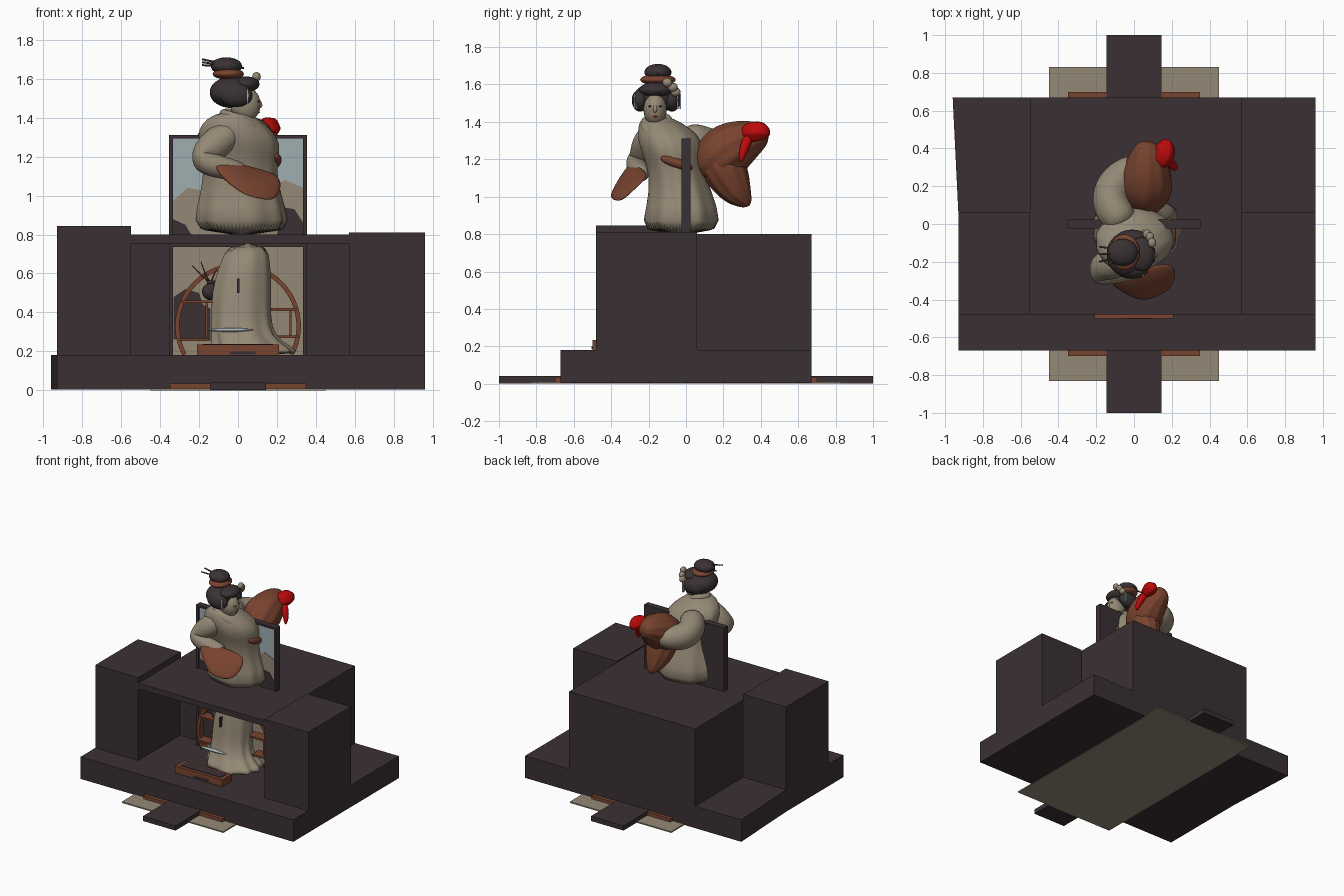
import bpy, bmesh, math
from mathutils import Vector, Quaternion


def material(name, r, g, b):
    m = bpy.data.materials.new(name)
    m.diffuse_color = (r, g, b, 1)
    return m


DARK = material("dark wood", 0.043, 0.030, 0.033)
CREAM = material("cream", 0.30, 0.25, 0.18)
BROWN = material("red brown", 0.19, 0.056, 0.028)
RED = material("red", 0.50, 0.003, 0.003)
SKY = material("pale blue", 0.35, 0.42, 0.44)
HAIR = material("hair", 0.042, 0.031, 0.033)


def finish(name, bm, mat, smooth=False, subsurf=0):
    bmesh.ops.recalc_face_normals(bm, faces=bm.faces)
    me = bpy.data.meshes.new(name)
    bm.to_mesh(me)
    bm.free()
    me.materials.append(mat)
    if smooth:
        me.shade_smooth()
    ob = bpy.data.objects.new(name, me)
    bpy.context.collection.objects.link(ob)
    if subsurf:
        s = ob.modifiers.new("smooth", 'SUBSURF')
        s.levels = s.render_levels = subsurf
    return ob


def prism(name, pts, lo, hi, mat, axis='y'):
    """Extrude a flat outline along y (outline in x,z) or z (outline in x,y)."""
    bm = bmesh.new()
    put = (lambda p, d: (p[0], d, p[1])) if axis == 'y' else (lambda p, d: (p[0], p[1], d))
    a = [bm.verts.new(put(p, lo)) for p in pts]
    b = [bm.verts.new(put(p, hi)) for p in pts]
    bm.faces.new(a)
    bm.faces.new(b[::-1])
    for i in range(len(pts)):
        j = (i + 1) % len(pts)
        bm.faces.new((a[i], a[j], b[j], b[i]))
    return finish(name, bm, mat)


def box(name, x0, x1, y0, y1, z0, z1, mat):
    return prism(name, [(x0, y0), (x1, y0), (x1, y1), (x0, y1)], z0, z1, mat, 'z')


def skin(name, rings, mat, subsurf=1):
    """Join closed rings of points, capped at both ends."""
    bm = bmesh.new()
    vs = [[bm.verts.new(p) for p in r] for r in rings]
    n = len(vs[0])
    for a, b in zip(vs, vs[1:]):
        for i in range(n):
            bm.faces.new((a[i], a[(i + 1) % n], b[(i + 1) % n], b[i]))
    bm.faces.new(vs[0])
    bm.faces.new(vs[-1][::-1])
    return finish(name, bm, mat, True, subsurf)


def robe(name, rows, mat, folds):
    """Rows are z, centre x, centre y, radius x, radius y, fold depth."""
    n = 64
    rings = []
    for z, cx, cy, rx, ry, f in rows:
        ring = []
        for i in range(n):
            t = 2 * math.pi * i / n
            k = 1 + f * math.cos(folds * t + 1.5 * math.sin(2 * t))
            ring.append((cx + rx * k * math.cos(t), cy + ry * k * math.sin(t), z))
        rings.append(ring)
    return skin(name, rings, mat)


def tube(name, path, mat, n=12, fold=0.0, subsurf=2):
    """Path rows are x, y, z, radius."""
    pts = [Vector(p[:3]) for p in path]
    q, prev, rings = Quaternion(), Vector((0, 0, 1)), []
    for i, p in enumerate(pts):
        d = (pts[min(i + 1, len(pts) - 1)] - pts[max(i - 1, 0)]).normalized()
        q = prev.rotation_difference(d) @ q
        prev = d
        ring = []
        for j in range(n):
            t = 2 * math.pi * j / n
            r = path[i][3] * (1 + fold * (1 if j % 2 else -1))
            ring.append(p + q @ Vector((r * math.cos(t), r * math.sin(t), 0)))
        rings.append(ring)
    return skin(name, rings, mat, subsurf)


def ball(name, c, r, mat):
    bm = bmesh.new()
    bmesh.ops.create_uvsphere(bm, u_segments=28, v_segments=18, radius=1)
    for v in bm.verts:
        v.co = Vector((c[i] + v.co[i] * r[i] for i in range(3)))
    return finish(name, bm, mat, True)


def sheet(name, rows, mat, thick):
    bm = bmesh.new()
    vs = [[bm.verts.new(p) for p in r] for r in rows]
    for a, b in zip(vs, vs[1:]):
        for i in range(len(a) - 1):
            bm.faces.new((a[i], a[i + 1], b[i + 1], b[i]))
    ob = finish(name, bm, mat, True)
    ob.modifiers.new("thickness", 'SOLIDIFY').thickness = thick
    s = ob.modifiers.new("smooth", 'SUBSURF')
    s.levels = s.render_levels = 2
    return ob


# Stage: floor mats, base slab, pillars, rear body and lid
box("floor_mat", -0.45, 0.45, -0.83, 0.83, 0, 0.01, CREAM)
box("threshold", -0.35, 0.35, -0.70, 0.70, 0.003, 0.036, BROWN)
box("walkway", -0.145, 0.145, -1, 1, 0.002, 0.04, DARK)
prism("base_slab", [(-0.93, -0.67), (0.96, -0.67), (0.96, 0.67), (-0.96, 0.67), (-0.93, 0.06)],
      0.004, 0.18, DARK, 'z')
box("left_pillar", -0.93, -0.55, -0.48, 0.06, 0.18, 0.845, DARK)
box("right_pillar", 0.57, 0.96, -0.48, 0.06, 0.18, 0.81, DARK)
box("rear_body", -0.55, 0.57, 0.05, 0.67, 0.18, 0.755, DARK)
box("lid", -0.55, 0.57, -0.48, 0.67, 0.755, 0.80, DARK)

# Tall frame with two painted panels
for side in (-1, 1):
    box("frame_post", side * 0.345 - 0.01, side * 0.345 + 0.01, -0.025, 0.025, 0.18, 1.31, DARK)
box("frame_top", -0.345, 0.345, -0.025, 0.025, 1.293, 1.31, DARK)
box("frame_middle", -0.345, 0.345, -0.025, 0.05, 0.737, 0.757, DARK)
box("frame_back", -0.345, 0.345, 0, 0.025, 0.18, 1.30, DARK)
box("sky_panel", -0.335, 0.335, -0.008, 0, 0.80, 1.293, SKY)
box("wall_panel", -0.335, 0.335, -0.008, 0.05, 0.18, 0.737, CREAM)
prism("painted_hills", [(-0.335, 0.80), (0.335, 0.80), (0.335, 1.04), (0.24, 1.08), (0.1, 1.0),
                        (-0.1, 0.99), (-0.2, 1.03), (-0.26, 1.04), (-0.335, 0.97)],
      -0.012, -0.008, CREAM)
prism("left_bush", [(-0.335, 0.80), (-0.24, 0.80), (-0.27, 0.85), (-0.335, 0.88)], -0.015, -0.012, DARK)
prism("right_bush", [(0.2, 0.80), (0.335, 0.80), (0.335, 0.86), (0.29, 0.93), (0.23, 0.94)],
      -0.015, -0.012, DARK)
prism("painted_shadow", [(-0.33, 0.26), (-0.14, 0.26), (-0.14, 0.42), (-0.18, 0.44), (-0.2, 0.50),
                         (-0.27, 0.52), (-0.33, 0.48)], -0.012, -0.008, DARK)

# Round window ring, shelves and alcove furniture
for a0, a1 in ((96, 208), (-28, 66)):
    arc = [math.radians(a0 + (a1 - a0) * i / 24) for i in range(25)]
    ring = [(r * math.cos(t), 0.33 + r * math.sin(t))
            for r, ts in ((0.323, arc), (0.300, arc[::-1])) for t in ts]
    prism("round_window", ring, -0.06, -0.005, BROWN)
for x0, x1, z in ((-0.29, -0.08, 0.455), (-0.30, -0.14, 0.26), (0.15, 0.30, 0.415), (0.19, 0.31, 0.275)):
    box("shelf", x0, x1, -0.09, -0.005, z - 0.007, z + 0.007, BROWN)
for x, z0, z1 in ((-0.16, 0.26, 0.455), (0.27, 0.275, 0.415)):
    box("shelf_post", x - 0.006, x + 0.006, -0.06, -0.02, z0, z1, BROWN)
ball("vase", (-0.14, -0.06, 0.507), (0.045, 0.045, 0.044), DARK)
tube("vase_neck", [(-0.14, -0.06, 0.54, 0.015), (-0.14, -0.06, 0.565, 0.024)], DARK, subsurf=0)
for x, z in ((-0.235, 0.64), (-0.19, 0.66), (-0.11, 0.62)):
    tube("twig", [(-0.14, -0.06, 0.55, 0.004), ((x - 0.14) / 2, -0.07, 0.59, 0.004),
                  (x, -0.06, z, 0.002)], BROWN, 6, subsurf=0)
box("low_desk", -0.21, 0.21, -0.50, -0.38, 0.18, 0.235, BROWN)
box("desk_top", -0.18, 0.18, -0.475, -0.40, 0.235, 0.239, DARK)
box("desk_drawer", -0.04, 0.09, -0.504, -0.50, 0.185, 0.20, DARK)
ball("blue_fan", (-0.04, -0.25, 0.31), (0.12, 0.02, 0.01), SKY)
box("cord", -0.005, 0.008, -0.235, -0.19, 0.50, 0.575, DARK)

# Robe below and above the lid
robe("lower_robe", [(0.181, 0.09, -0.16, 0.24, 0.20, 0.06), (0.22, 0.07, -0.15, 0.20, 0.17, 0.06),
                    (0.28, 0.02, -0.12, 0.16, 0.14, 0.04), (0.38, 0.015, -0.10, 0.15, 0.13, 0.02),
                    (0.50, 0.015, -0.09, 0.155, 0.13, 0.015), (0.65, 0.035, -0.08, 0.13, 0.12, 0.015),
                    (0.757, 0.05, -0.06, 0.10, 0.10, 0.015)], CREAM, 9)
robe("upper_robe", [(0.79, 0.02, -0.03, 0.265, 0.225, 0.035), (0.95, 0.01, -0.02, 0.22, 0.185, 0.025),
                    (1.08, 0.01, -0.04, 0.19, 0.155, 0.015), (1.18, 0.01, -0.06, 0.19, 0.15, 0.01),
                    (1.27, 0.01, -0.08, 0.21, 0.17, 0.01), (1.34, -0.02, -0.10, 0.19, 0.16, 0.01),
                    (1.40, -0.03, -0.14, 0.125, 0.11, 0), (1.43, -0.02, -0.16, 0.065, 0.065, 0)], CREAM, 9)
tube("collar", [(0.15, -0.10, 1.29, 0.02), (0.08, -0.09, 1.37, 0.025), (-0.03, -0.09, 1.43, 0.025),
                (-0.10, -0.16, 1.42, 0.025), (-0.03, -0.23, 1.41, 0.025), (0.08, -0.22, 1.36, 0.025),
                (0.16, -0.12, 1.27, 0.02)], CREAM)
tube("sash_knot", [(0.19, -0.14, 1.21, 0.02), (0.205, -0.05, 1.18, 0.03), (0.18, 0.04, 1.15, 0.02)], BROWN)

# Folded near arm and its sleeve lining
tube("near_arm", [(0.0, -0.17, 1.35, 0.07), (-0.10, -0.21, 1.28, 0.09), (-0.19, -0.23, 1.20, 0.075),
                  (-0.20, -0.26, 1.18, 0.07), (-0.08, -0.26, 1.14, 0.06), (0.05, -0.23, 1.12, 0.05)], CREAM)
sheet("near_sleeve", [[(-0.12, -0.29, 1.18), (0.0, -0.27, 1.18), (0.10, -0.22, 1.15), (0.21, -0.21, 1.12)],
                      [(-0.12, -0.33, 1.16), (0.0, -0.35, 1.11), (0.10, -0.33, 1.09), (0.24, -0.27, 1.06)],
                      [(-0.10, -0.34, 1.11), (0.02, -0.42, 1.01), (0.10, -0.41, 0.99), (0.20, -0.36, 0.97)]],
      BROWN, 0.025)

# Raised far arm with hanging sleeve and red lining
tube("far_arm", [(-0.04, -0.02, 1.33, 0.09), (-0.13, 0.09, 1.27, 0.11), (-0.12, 0.19, 1.24, 0.11),
                 (-0.04, 0.28, 1.24, 0.09), (0.04, 0.32, 1.26, 0.06)], CREAM)
tube("far_sleeve", [(0.05, 0.07, 1.12, 0.06), (0.06, 0.14, 1.18, 0.13), (0.06, 0.22, 1.25, 0.15),
                    (0.07, 0.31, 1.30, 0.12), (0.07, 0.40, 1.33, 0.075), (0.08, 0.44, 1.33, 0.04)],
     BROWN, 20, 0.06)
tube("sleeve_drop", [(0.07, 0.16, 1.24, 0.12), (0.07, 0.21, 1.14, 0.12), (0.07, 0.25, 1.06, 0.10),
                     (0.08, 0.29, 1.0, 0.07), (0.08, 0.34, 0.95, 0.02)], BROWN, 20, 0.08)
tube("red_lining", [(0.12, 0.31, 1.33, 0.05), (0.16, 0.36, 1.35, 0.06), (0.17, 0.41, 1.35, 0.055),
                    (0.17, 0.45, 1.33, 0.02)], RED, 12, 0.1)
tube("red_ribbon", [(0.16, 0.34, 1.33, 0.03), (0.21, 0.31, 1.26, 0.028), (0.22, 0.29, 1.18, 0.01)], RED)

# Head
tube("neck", [(-0.01, -0.16, 1.34, 0.05), (0.0, -0.165, 1.41, 0.042), (0.02, -0.165, 1.47, 0.04)], CREAM)
ball("face", (0.038, -0.165, 1.468), (0.078, 0.062, 0.09), CREAM)
tube("nose", [(0.105, -0.165, 1.495, 0.008), (0.118, -0.165, 1.462, 0.013), (0.11, -0.165, 1.45, 0.008)], CREAM)
for s in (-1, 1):
    ball("eye", (0.104, -0.165 + s * 0.026, 1.483), (0.008, 0.012, 0.004), HAIR)
    ball("side_hair", (-0.01, -0.16 + s * 0.085, 1.515), (0.085, 0.045, 0.06), HAIR)
ball("lips", (0.106, -0.165, 1.428), (0.006, 0.012, 0.006), RED)

# Hair, bun, ribbon, pins and ornaments
ball("hair", (-0.035, -0.16, 1.53), (0.11, 0.12, 0.08), HAIR)
ball("front_hair", (0.04, -0.16, 1.572), (0.07, 0.09, 0.04), HAIR)
ball("hair_ribbon", (-0.05, -0.15, 1.625), (0.08, 0.095, 0.03), BROWN)
ball("bun", (-0.06, -0.15, 1.665), (0.08, 0.072, 0.045), HAIR)
for y, z in ((-0.20, 1.685), (-0.12, 1.67), (-0.16, 1.70)):
    tube("hairpin", [(0.03, -0.15, 1.655, 0.005), (-0.185, y, z, 0.005)], HAIR, 6, subsurf=0)
for x, y, z in ((0.085, -0.07, 1.585), (0.095, -0.10, 1.61), (0.07, -0.055, 1.56)):
    ball("hair_flower", (x, y, z), (0.022, 0.026, 0.024), CREAM)
for y in (-0.275, -0.262, -0.045, -0.032):
    box("hanging_ornament", 0.045, 0.055, y - 0.004, y + 0.004, 1.47, 1.55, SKY)
